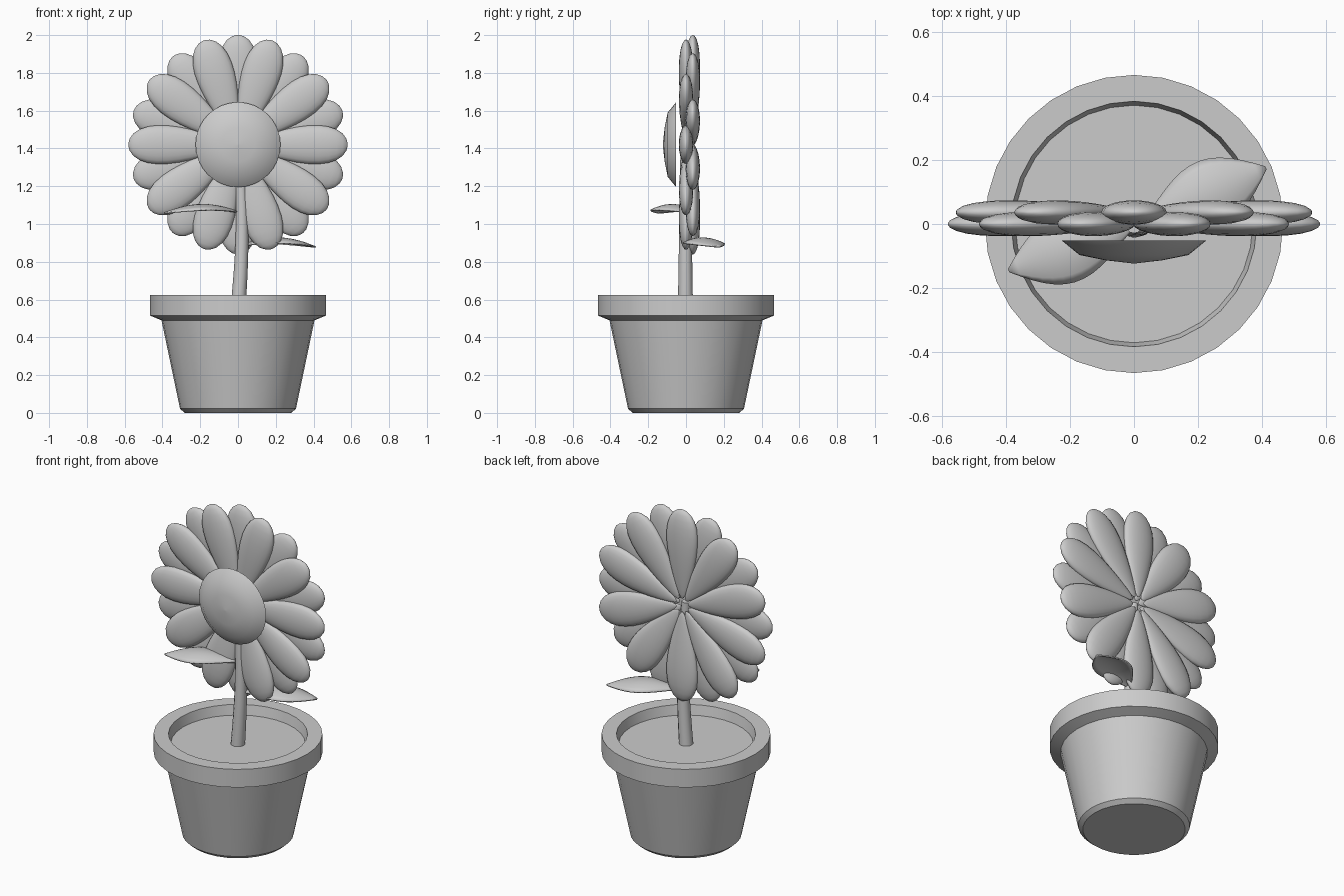
import bpy, math
from mathutils import Vector, Matrix

if "Cube" in bpy.data.objects:
    bpy.data.objects.remove(bpy.data.objects["Cube"])

grey = bpy.data.materials.new("plain grey")
grey.diffuse_color = (0.6, 0.6, 0.6, 1)
grey.use_nodes = True
grey.node_tree.nodes["Principled BSDF"].inputs["Base Color"].default_value = grey.diffuse_color


def make(name, verts, faces, angle=40):
    me = bpy.data.meshes.new(name)
    me.from_pydata([tuple(v) for v in verts], [], faces)
    me.materials.append(grey)
    ob = bpy.data.objects.new(name, me)
    bpy.context.collection.objects.link(ob)
    bpy.ops.object.select_all(action='DESELECT')
    ob.select_set(True)
    bpy.context.view_layer.objects.active = ob
    bpy.ops.object.mode_set(mode='EDIT')
    bpy.ops.mesh.select_all(action='SELECT')
    bpy.ops.mesh.normals_make_consistent(inside=False)
    bpy.ops.object.mode_set(mode='OBJECT')
    bpy.ops.object.shade_smooth_by_angle(angle=math.radians(angle))
    return ob


def rings(name, sections, n, angle=40):
    """Skin sections (centre, half axis a, half axis b) and cap both ends."""
    verts, faces = [], []
    for c, a, b in sections:
        for i in range(n):
            t = 2 * math.pi * i / n
            verts.append(Vector(c) + Vector(a) * math.cos(t) + Vector(b) * math.sin(t))
    for s in range(len(sections) - 1):
        for i in range(n):
            j = (i + 1) % n
            faces.append((s * n + i, s * n + j, (s + 1) * n + j, (s + 1) * n + i))
    last = (len(sections) - 1) * n
    faces += [tuple(range(n)), tuple(range(last, last + n))]
    return make(name, verts, faces, angle)


# Pot with overhanging rim, and the soil inside it
pot = [(0.282, 0), (0.307, 0.022), (0.405, 0.49), (0.465, 0.515), (0.465, 0.625),
       (0.383, 0.625), (0.367, 0.55)]
rings("pot", [((0, 0, z), (r, 0, 0), (0, r, 0)) for r, z in pot], 32, 35)
rings("soil", [((0, 0, z), (0.371, 0, 0), (0, 0.371, 0)) for z in (0.54, 0.566)], 32)

# Gently bent, tapering stem
stem = []
for i in range(11):
    u = i / 10
    r = 0.04 - 0.014 * u
    stem.append(((0.022 * math.sin(math.pi * u), -0.003, 0.55 + 0.88 * u), (r, 0, 0), (0, r, 0)))
rings("stem", stem, 12)

# Domed flower centre facing the front
CZ = 1.42
dome = [(0.225, -0.052), (0.17, -0.097), (0.09, -0.113), (0.004, -0.123)]
rings("flower_centre", [((0, y, CZ), (r, 0, 0), (0, 0, r)) for r, y in dome], 32, 50)

# Egg-shaped petals: a front ring and a staggered back ring
sections = []
for i in range(15):
    th = math.pi * min(max(i / 14, 0.015), 0.985)
    t = (1 - math.cos(th)) / 2
    w = 0.117 * math.sin(th) * (0.4 + 0.8 * t)
    sections.append(((0.04 + 0.541 * t, 0, 0), (0, w * 0.37, 0), (0, 0, w)))
first = rings("petal", sections, 20, 60)
for ring, (y, start) in enumerate(((0.0, 0), (0.036, 18))):
    for k in range(10):
        ob = first if ring == k == 0 else bpy.data.objects.new("petal", first.data)
        ob.name = ("front" if ring == 0 else "back") + f"_petal_{k + 1}"
        if ob is not first:
            bpy.context.collection.objects.link(ob)
        ob.matrix_world = (Matrix.Translation((0, y, CZ))
                           @ Matrix.Rotation(math.radians(start + 36 * k), 4, 'Y'))


# Thin arched leaves
def leaf(name, base, tip):
    base, tip = Vector(base), Vector(tip)
    axis = tip - base
    side = Vector((-axis.y, axis.x, 0)).normalized()
    nu, nv = 14, 8
    verts, faces = [], []
    for i in range(nu + 1):
        u = i / nu
        w = 0.004 + 0.1 * math.sin(math.pi * u ** 1.15)
        for j in range(nv + 1):
            v = 2 * j / nv - 1
            lift = math.sin(math.pi * u) * (0.042 - 0.028 * v * v)
            verts.append(base + axis * u + side * w * v + Vector((0, 0, lift)))
    for i in range(nu):
        for j in range(nv):
            a = i * (nv + 1) + j
            faces.append((a, a + 1, a + nv + 2, a + nv + 1))
    ob = make(name, verts, faces)
    mod = ob.modifiers.new("thickness", 'SOLIDIFY')
    mod.thickness = 0.008
    mod.offset = 0


leaf("right_leaf", (0.025, 0, 0.888), (0.41, 0.175, 0.878))
leaf("left_leaf", (0.005, 0, 1.062), (-0.39, -0.145, 1.058))
